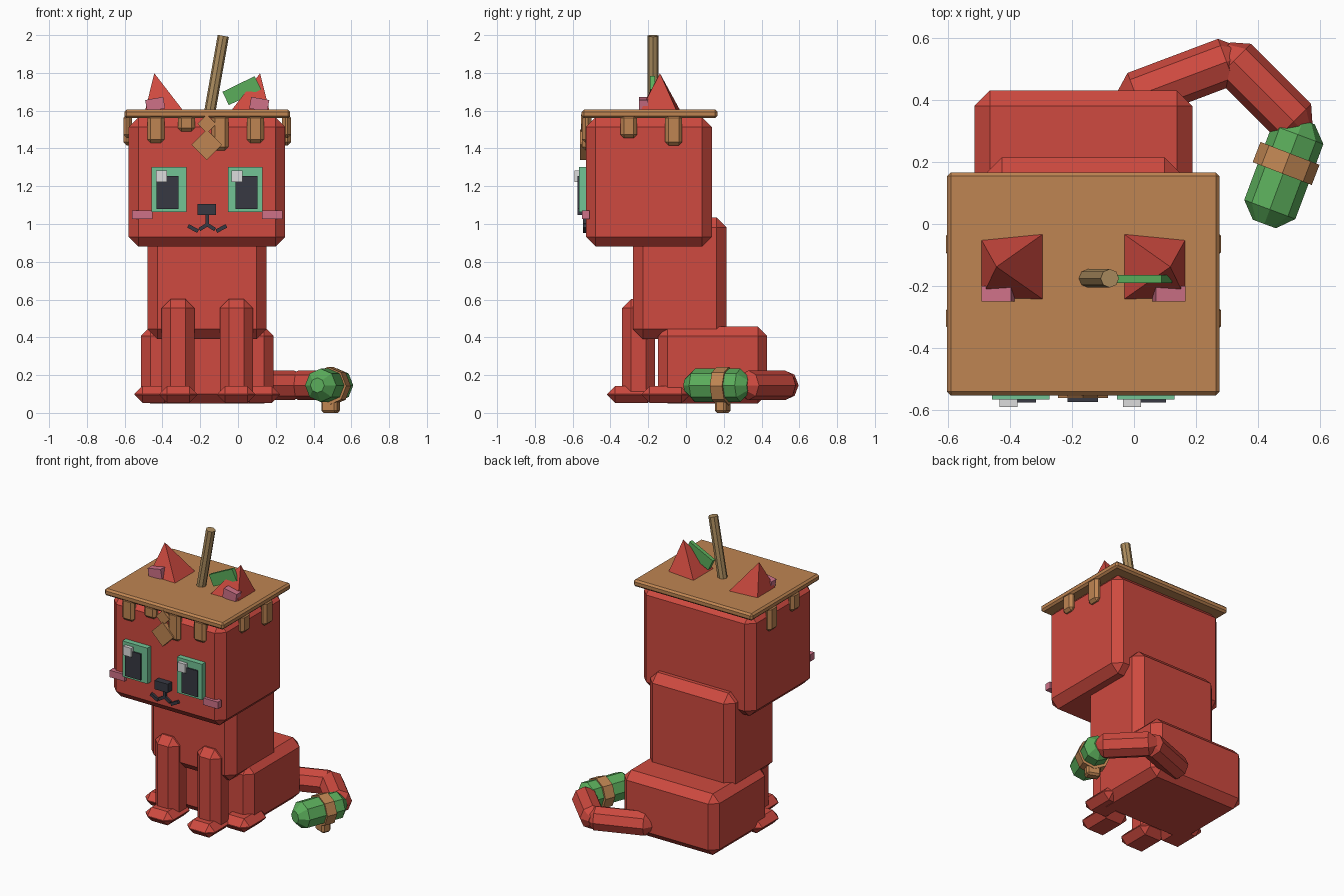
import bpy, bmesh, math
from mathutils import Vector, Matrix

if "Cube" in bpy.data.objects:
    bpy.data.objects.remove(bpy.data.objects["Cube"])

CX = -0.163  # symmetry line of the body


def mat(name, r, g, b):
    m = bpy.data.materials.new(name)
    m.diffuse_color = (r, g, b, 1)
    m.use_nodes = True
    m.node_tree.nodes["Principled BSDF"].inputs["Base Color"].default_value = m.diffuse_color
    return m


RED = mat("apple red", 0.62, 0.068, 0.05)
BROWN = mat("caramel", 0.52, 0.235, 0.085)
WOOD = mat("stem wood", 0.42, 0.27, 0.115)
GREEN = mat("leaf green", 0.105, 0.42, 0.105)
MINT = mat("eye mint", 0.17, 0.55, 0.30)
DARK = mat("charcoal", 0.038, 0.04, 0.055)
PINK = mat("pink", 0.62, 0.165, 0.245)
WHITE = mat("highlight white", 0.72, 0.72, 0.72)


def finish(name, bm, material):
    bmesh.ops.recalc_face_normals(bm, faces=bm.faces)
    me = bpy.data.meshes.new(name)
    bm.to_mesh(me)
    bm.free()
    me.materials.append(material)
    ob = bpy.data.objects.new(name, me)
    bpy.context.collection.objects.link(ob)
    return ob


def box(name, x, y, z, material, bevel=0.0, rot=0.0, axis='Y'):
    """Chamfered box from (min, max) ranges, optionally turned about its centre."""
    bm = bmesh.new()
    bmesh.ops.create_cube(bm, size=1)
    bmesh.ops.scale(bm, vec=(x[1] - x[0], y[1] - y[0], z[1] - z[0]), verts=bm.verts)
    if bevel:
        bmesh.ops.bevel(bm, geom=bm.edges[:], offset=bevel, segments=1,
                        affect='EDGES', clamp_overlap=True)
    bm.transform(Matrix.Translation((sum(x) / 2, sum(y) / 2, sum(z) / 2))
                 @ Matrix.Rotation(math.radians(rot), 4, axis))
    return finish(name, bm, material)


def pair(name, x, y, z, material, bevel=0.0, rot=0.0):
    """Left box and its mirror about the body's centre line."""
    box(name + "_left", x, y, z, material, bevel, rot)
    box(name + "_right", (2 * CX - x[1], 2 * CX - x[0]), y, z, material, bevel, -rot)


def tube(name, a, b, profile, material, sides=8):
    """Loft rings along a-b; profile is (distance fraction, radius)."""
    a, b = Vector(a), Vector(b)
    d = b - a
    w = d.normalized()
    up = Vector((0, 0, 1)) if abs(w.z) < 0.7 else Vector((0, 1, 0))
    u = up.cross(w).normalized()
    v = w.cross(u)
    bm = bmesh.new()
    rings = []
    for t, r in profile:
        rings.append([bm.verts.new(a + d * t + r * (u * math.cos(k) + v * math.sin(k)))
                      for k in (2 * math.pi * i / sides for i in range(sides))])
    for p, q in zip(rings, rings[1:]):
        for i in range(sides):
            j = (i + 1) % sides
            bm.faces.new((p[i], p[j], q[j], q[i]))
    bm.faces.new(rings[0])
    bm.faces.new(rings[-1])
    return finish(name, bm, material)


def capsule(name, a, b, r, material):
    e = 0.05 / (Vector(b) - Vector(a)).length
    return tube(name, a, b, [(0, r * 0.45), (e, r), (1 - e, r), (1, r * 0.45)], material)


# Head, torso and haunches
box("head", (-0.58, 0.25), (-0.53, 0.137), (0.88, 1.565), RED, 0.052)
box("torso", (-0.479, 0.151), (-0.28, 0.215), (0.39, 1.035), RED, 0.053)
box("haunches", (-0.514, 0.188), (-0.147, 0.43), (0.05, 0.457), RED, 0.05)

# Legs and paws
pair("front_leg", (-0.405, -0.23), (-0.339, -0.164), (0.06, 0.603), RED, 0.048)
pair("front_paw", (-0.418, -0.215), (-0.418, -0.16), (0.052, 0.143), RED, 0.043)
pair("rear_paw", (-0.548, -0.345), (-0.235, 0.02), (0.052, 0.143), RED, 0.043)

# Caramel slab on the head with drips
box("caramel_slab", (-0.602, 0.276), (-0.552, 0.166), (1.56, 1.606), BROWN, 0.012)
for i, (x0, x1, z0) in enumerate([(-0.48, -0.39, 1.43), (-0.318, -0.228, 1.49),
                                  (-0.14, -0.05, 1.39), (0.047, 0.137, 1.43)]):
    box(f"front_drip_{i}", (x0, x1), (-0.55, -0.50), (z0, 1.58), BROWN, 0.018)
for i, (y0, y1, z0) in enumerate([(-0.347, -0.26, 1.455), (-0.11, -0.02, 1.415)]):
    pair(f"side_drip_{i}", (-0.606, -0.56), (y0, y1), (z0, 1.58), BROWN, 0.018)
box("upper_diamond", (-0.2, -0.13), (-0.557, -0.525), (1.495, 1.565), BROWN, 0, 45)
box("lower_diamond", (-0.222, -0.108), (-0.56, -0.525), (1.363, 1.477), BROWN, 0, 45)

# Ears
for side, s in (("left", 1), ("right", -1)):
    bm = bmesh.new()
    px = lambda x: CX + s * (x - CX)
    base = [bm.verts.new((px(x), y, 1.6)) for x, y in
            ((-0.492, -0.24), (-0.29, -0.245), (-0.29, -0.03), (-0.492, -0.05))]
    tip = bm.verts.new((px(-0.443), -0.138, 1.798))
    bm.faces.new(base)
    for i in range(4):
        bm.faces.new((base[i], base[(i + 1) % 4], tip))
    finish("ear_" + side, bm, RED)
pair("inner_ear", (-0.487, -0.39), (-0.25, -0.2), (1.603, 1.665), PINK, 0, -10)

# Stem and leaf
tube("stem", (-0.15, -0.175, 1.59), (-0.078, -0.175, 1.996), [(0, 0.03), (1, 0.03)], WOOD)
box("leaf", (-0.075, 0.115), (-0.19, -0.164), (1.667, 1.745), GREEN, 0, -26)

# Face
pair("eye", (-0.457, -0.272), (-0.566, -0.52), (1.064, 1.302), MINT)
for side, dx in (("left", 0), ("right", 0.418)):
    box("pupil_" + side, (-0.431 + dx, -0.315 + dx), (-0.575, -0.56), (1.079, 1.254), DARK)
    box("glint_" + side, (-0.434 + dx * 0.955, -0.376 + dx * 0.955), (-0.589, -0.56),
        (1.222, 1.282), WHITE)
pair("cheek", (-0.562, -0.452), (-0.55, -0.51), (1.026, 1.072), PINK)
box("nose", (-0.214, -0.116), (-0.574, -0.52), (1.048, 1.106), DARK)
box("mouth_stem", (CX - 0.009, CX + 0.009), (-0.546, -0.52), (0.99, 1.05), DARK)
pair("mouth_inner", (-0.208, -0.16), (-0.546, -0.52), (0.974, 0.993), DARK, 0, -32)
pair("mouth_outer", (-0.268, -0.208), (-0.546, -0.52), (0.966, 0.986), DARK, 0, 28)

# Tail
ZT = 0.146
capsule("tail_base", (-0.04, 0.395, ZT), (0.345, 0.54, ZT), 0.079, RED)
capsule("tail_middle", (0.285, 0.56, ZT), (0.55, 0.295, ZT), 0.079, RED)
capsule("tail_tip", (0.545, 0.335, ZT), (0.42, 0.0, ZT), 0.088, GREEN)

# Caramel band round the tail with a drip below
c, d = Vector((0.49, 0.195, 0.142)), Vector((0.36, 0.93, 0)) * 0.035
tube("tail_band", c - d, c + d, [(0, 0.102), (1, 0.102)], BROWN)
box("tail_band_drip", (0.445, 0.535), (0.163, 0.227), (0.0, 0.09), BROWN, 0.012, -21, 'Z')
